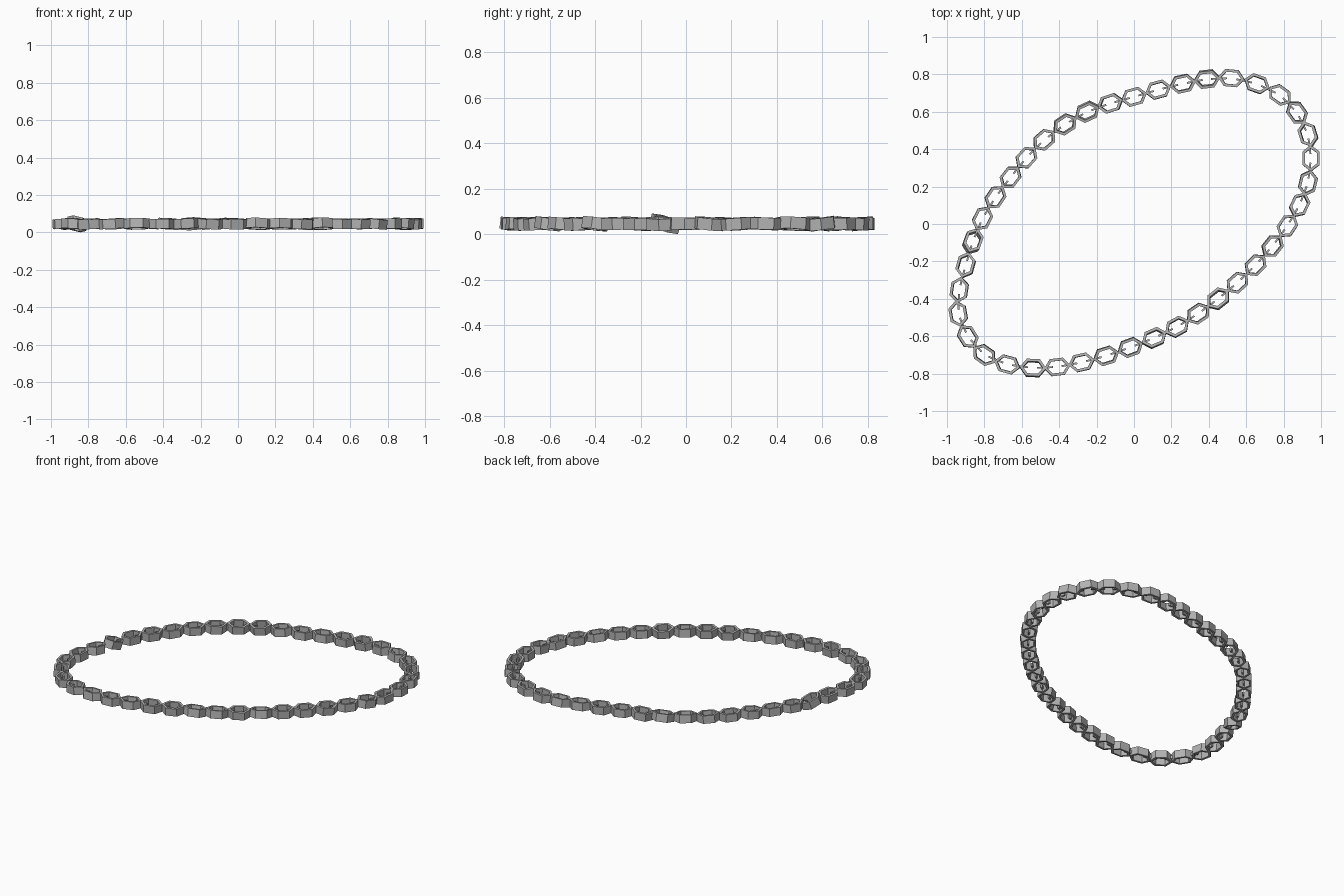
import bpy
import bmesh
import random
from math import radians
from mathutils import Vector, Matrix, Euler

random.seed(4)

default_cube = bpy.data.objects.get("Cube")
if default_cube:
    bpy.data.objects.remove(default_cube, do_unlink=True)

LINK_DEPTH = 0.052
LINK_HALF_LENGTH = 0.071
LINK_HALF_WIDTH = 0.046
STEEP_LINK = 31

# Centres of every second link, clockwise from the back
path = [(0, .68), (.26, .75), (.52, .78), (.78, .69), (.93, .48),
        (.93, .22), (.82, -.01), (.65, -.22), (.45, -.40), (.23, -.55),
        (-.02, -.66), (-.28, -.74), (-.54, -.77), (-.80, -.70), (-.94, -.48),
        (-.90, -.22), (-.81, .03), (-.66, .25), (-.48, .45), (-.25, .60)]


def make_material(name, colour):
    material = bpy.data.materials.new(name)
    material.use_nodes = True
    material.diffuse_color = colour
    shader = material.node_tree.nodes["Principled BSDF"]
    shader.inputs["Base Color"].default_value = colour
    return material


def finish_mesh(bm, name, material):
    bmesh.ops.recalc_face_normals(bm, faces=bm.faces)
    mesh = bpy.data.meshes.new(name)
    bm.to_mesh(mesh)
    bm.free()
    mesh.materials.append(material)
    return mesh


def hexagon(half_length, half_width, shoulder):
    """Stretched hexagon whose points lie along the chain."""
    return [(half_length, 0), (shoulder, half_width), (-shoulder, half_width),
            (-half_length, 0), (-shoulder, -half_width), (shoulder, -half_width)]


def make_link_mesh(material):
    """Open hexagonal frame with straight walls."""
    bm = bmesh.new()
    outer = hexagon(LINK_HALF_LENGTH, LINK_HALF_WIDTH, 0.035)
    inner = hexagon(LINK_HALF_LENGTH - 0.018, LINK_HALF_WIDTH - 0.014, 0.028)
    loops = []
    for outline, z in ((outer, -1), (outer, 1), (inner, 1), (inner, -1)):
        height = z * LINK_DEPTH / 2
        loops.append([bm.verts.new((x, y, height)) for x, y in outline])
    for a, b in zip(loops, loops[1:] + loops[:1]):
        for i in range(len(a)):
            j = (i + 1) % len(a)
            bm.faces.new((a[i], a[j], b[j], b[i]))
    return finish_mesh(bm, "hexagonal_link", material)


def make_connector_mesh(material):
    """Thin upright bar that passes through two touching links."""
    bm = bmesh.new()
    bmesh.ops.create_cube(bm, size=1)
    bmesh.ops.scale(bm, vec=(0.085, 0.010, 0.022), verts=bm.verts)
    return finish_mesh(bm, "connector", material)


def place(name, mesh, centre, direction, tilt=(0, 0)):
    obj = bpy.data.objects.new(name, mesh)
    bpy.context.collection.objects.link(obj)
    heading = direction.to_2d().angle_signed(Vector((1, 0)))
    turn = Euler((tilt[0], tilt[1], heading), 'XYZ').to_matrix().to_4x4()
    obj.matrix_world = Matrix.Translation(centre) @ turn
    return obj


# Fill in the centres between the path points along a smooth closed curve
points = [Vector((x, y, 0)) for x, y in path]
centres = []
for i, point in enumerate(points):
    before, after = points[i - 1], points[(i + 1) % len(points)]
    beyond = points[(i + 2) % len(points)]
    centres += [point, (9 * (point + after) - before - beyond) / 16]

metal = make_material("grey metal", (0.45, 0.45, 0.45, 1))
link_mesh = make_link_mesh(metal)
connector_mesh = make_connector_mesh(metal)

# Links and connectors around the loop
parts = []
count = len(centres)
for i, centre in enumerate(centres):
    after = centres[(i + 1) % count]
    tangent = after - centres[i - 1]
    roll, pitch = random.gauss(0, 5), random.gauss(0, 3)
    roll = max(-9, min(9, roll))
    pitch = max(-6, min(6, pitch))
    if i == STEEP_LINK:
        roll, pitch = 4, 17
    parts.append(place(f"link_{i + 1}", link_mesh, centre, tangent,
                       (radians(roll), radians(pitch))))
    parts.append(place(f"connector_{i + 1}", connector_mesh,
                       (centre + after) / 2, after - centre))

# Rest the lowest corner on the ground
lowest = min((part.matrix_world @ v.co).z for part in parts for v in part.data.vertices)
for part in parts:
    part.matrix_world = Matrix.Translation((0, 0, -lowest)) @ part.matrix_world
